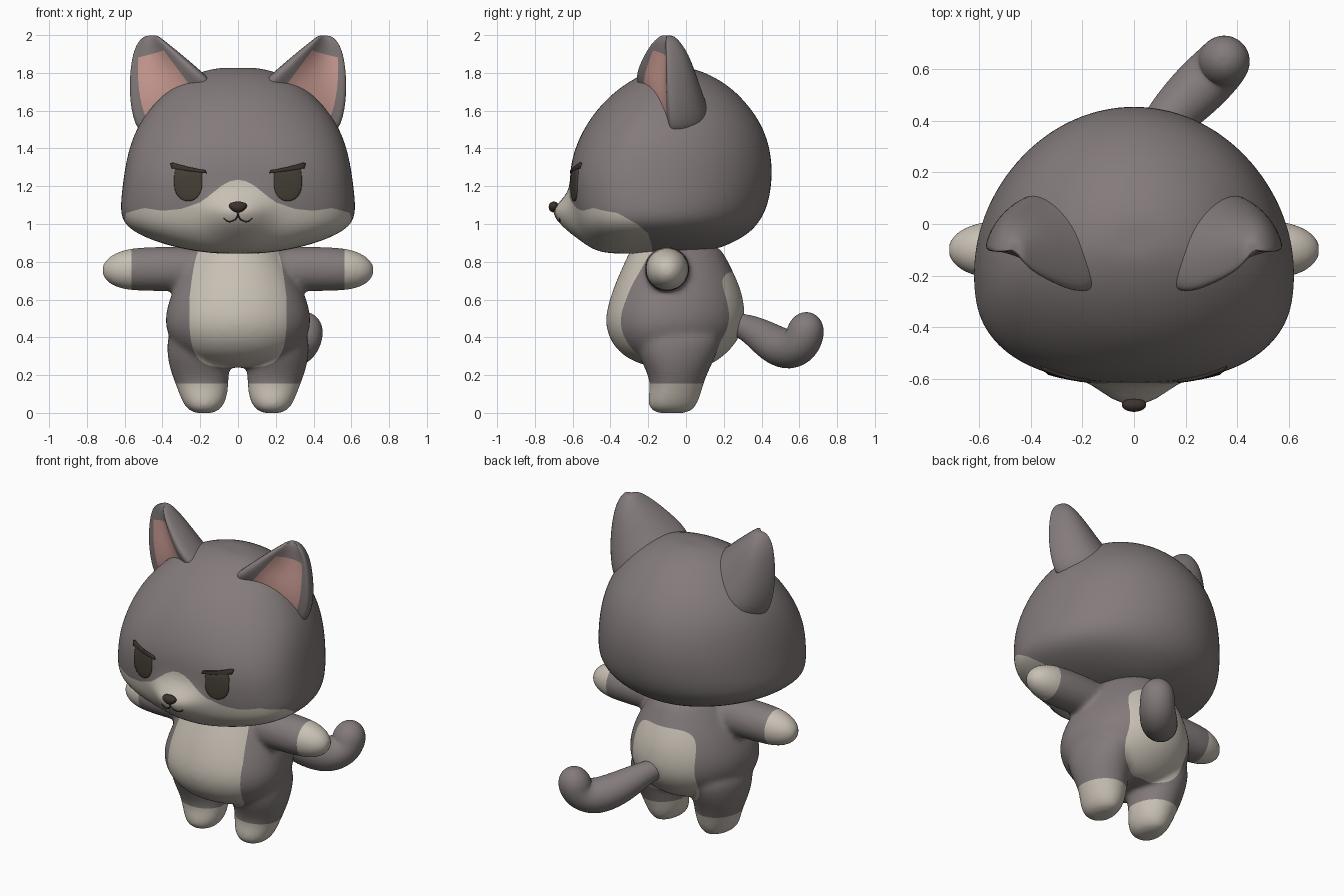
import bpy, bmesh, math
from mathutils import Vector as V
from mathutils.bvhtree import BVHTree

if "Cube" in bpy.data.objects:
    bpy.data.objects.remove(bpy.data.objects["Cube"])


def material(name, r, g, b):
    m = bpy.data.materials.new(name)
    m.diffuse_color = (r, g, b, 1)
    m.use_nodes = True
    m.node_tree.nodes["Principled BSDF"].inputs["Base Color"].default_value = m.diffuse_color
    return m


GREY = material("grey fur", .231, .198, .198)
CREAM = material("cream fur", .578, .527, .456)
PINK = material("ear pink", .61, .34, .30)
DARK = material("eye dark", .058, .050, .036)
BROWN = material("brow and nose brown", .045, .032, .027)


def apply_mod(ob, kind, **props):
    bpy.context.view_layer.objects.active = ob
    m = ob.modifiers.new("m", kind)
    for k, v in props.items():
        setattr(m, k, v)
    bpy.ops.object.modifier_apply(modifier=m.name)


def make(name, bm, mats):
    me = bpy.data.meshes.new(name)
    bm.to_mesh(me)
    bm.free()
    for m in mats:
        me.materials.append(m)
    ob = bpy.data.objects.new(name, me)
    bpy.context.collection.objects.link(ob)
    me.shade_smooth()
    return ob


def loft(name, rings, mats, rule=None, level=2):
    """Skin closed rings, close both ends with fans, then subdivide."""
    bm = bmesh.new()
    vs = [[bm.verts.new(p) for p in r] for r in rings]
    n = len(vs[0])
    for i in range(len(vs) - 1):
        for j in range(n):
            k = (j + 1) % n
            f = bm.faces.new((vs[i][j], vs[i][k], vs[i + 1][k], vs[i + 1][j]))
            f.material_index = rule(i, j) if rule else 0
    for r in (vs[0], vs[-1]):
        c = bm.verts.new(sum((v.co for v in r), V()) / n)
        for j in range(n):
            bm.faces.new((r[j], r[(j + 1) % n], c))
    bmesh.ops.recalc_face_normals(bm, faces=bm.faces)
    ob = make(name, bm, mats)
    if level:
        apply_mod(ob, 'SUBSURF', levels=level)
    return ob


def level_ring(z, cx, w, yf, yb, n=32, ex=2.0):
    """Horizontal ring with its own front and back depth."""
    yc = yf * .6 + yb * .4
    out = []
    for j in range(n):
        a = 2 * math.pi * j / n
        c, s = math.cos(a), math.sin(a)
        e = 2 / ex if s < 0 else 1
        x = math.copysign(abs(c) ** e, c) * w
        y = math.copysign(abs(s) ** e, s) * (yb - yc if s > 0 else yc - yf)
        out.append(V((cx + x, yc + y, z)))
    return out


def tube(name, pts, radii, normal, mat, n=16, level=2):
    pts, nor = [V(p) for p in pts], V(normal).normalized()
    rings = []
    for i, p in enumerate(pts):
        t = (pts[min(i + 1, len(pts) - 1)] - pts[max(i - 1, 0)]).normalized()
        u = t.cross(nor).normalized()
        v = t.cross(u)
        rings.append([p + radii[i] * (u * math.cos(2 * math.pi * j / n) + v * math.sin(2 * math.pi * j / n))
                      for j in range(n)])
    return loft(name, rings, [mat], level=level)


def interp(x, table):
    if x <= table[0][0]:
        return table[0][1]
    for (a, p), (b, q) in zip(table, table[1:]):
        if x <= b:
            return p + (q - p) * (x - a) / (b - a)
    return table[-1][1]


def paint(ob, f):
    """Cut the mesh along f = 0 and give the inside the second material."""
    bm = bmesh.new()
    bm.from_mesh(ob.data)
    new = []
    for e in list(bm.edges):
        a, b = e.verts
        fa, fb = f(a.co), f(b.co)
        if fa * fb < 0:
            t = min(max(fa / (fa - fb), .02), .98)
            new.append(bmesh.utils.edge_split(e, a, t)[1])
    bmesh.ops.connect_verts(bm, verts=new)
    for p in bm.faces:
        p.material_index = 1 if f(p.calc_center_median()) < 0 else 0
        p.smooth = True
    bm.to_mesh(ob.data)
    bm.free()


# Head: stacked rings, flatter face, with a bump for the muzzle
head = loft("head", [level_ring(z, 0, w, f, b, ex=interp(z, [(1.25, 2.6), (1.6, 2.0)])) for z, w, f, b in (
    (.843, .12, -.40, 0), (.862, .27, -.475, .15), (.9, .42, -.52, .25), (.95, .54, -.56, .335),
    (1.0, .604, -.585, .383), (1.06, .625, -.60, .42), (1.14, .621, -.612, .446), (1.25, .608, -.618, .46),
    (1.35, .591, -.605, .455), (1.45, .563, -.57, .434), (1.55, .515, -.515, .39), (1.65, .435, -.435, .315),
    (1.73, .345, -.34, .23), (1.79, .245, -.24, .13), (1.827, .12, -.14, .03))], [GREY, CREAM])
for v in head.data.vertices:
    x, y, z = v.co
    if y < -.3:
        v.co.y -= .1 * math.exp(-(abs(x) / .155) ** 2.5 - ((z - 1.06) / (.085 if z > 1.06 else .14)) ** 2)
MASK = [(0, 1.235), (.05, 1.225), (.1, 1.195), (.15, 1.15), (.2, 1.115), (.3, 1.08), (.4, 1.07), (.5, 1.085), (.62, 1.05)]
SIDE = [(.88, -.18), (.95, -.2), (1.0, -.26), (1.08, -.4), (1.3, -.45)]
paint(head, lambda p: max(p.z - interp(abs(p.x), MASK), p.y - interp(p.z, SIDE)))
tree = BVHTree.FromPolygons([v.co.copy() for v in head.data.vertices],
                            [tuple(p.vertices) for p in head.data.polygons])


def on_face(x, z, off=0.0):
    hit = tree.ray_cast(V((x, -2, z)), V((0, 1, 0)))[0]
    return V((x, hit.y - off, z))


def decal(name, outline, mat, thick=.008):
    """Thin convex plate that follows the face."""
    n = len(outline)
    cx, cz = sum(p[0] for p in outline) / n, sum(p[1] for p in outline) / n
    rings = [[on_face(cx + (x - cx) * s, cz + (z - cz) * s, o) for x, z in outline]
             for s, o in ((1, -.004), (.98, thick * .8), (.9, thick), (.6, thick), (.3, thick))]
    return loft(name, rings, [mat], level=0)


# Ears: hollow front with a rim, broad back that flares into the head
INNER = [(.10, -.25, 1.72), (.19, -.27, 1.80), (.275, -.235, 1.873), (.35, -.20, 1.935), (.40, -.165, 1.975), (.43, -.13, 2.0)]
OUTER = [(.53, -.06, 1.43), (.58, -.075, 1.61), (.582, -.085, 1.76), (.567, -.09, 1.88), (.54, -.1, 1.955), (.50, -.1, 1.995)]
DEPTH = [.29, .25, .2, .15, .1, .05]
DIP = [-.35, .2, .8, 1, 1, 1]
FRONT = [(-1, 0), (-.82, -.07), (-.6, 0), (-.2, .15), (.3, .17), (.72, 0), (.88, -.06), (1, 0)]
for s, side in ((1, "left"), (-1, "right")):
    rings = []
    for a, b, d, dip in zip(INNER, OUTER, DEPTH, DIP):
        a, b = V(a), V(b)
        mid, half, back = (a + b) / 2, (b - a) / 2, V((-.3, 1, 0)) * d
        ring = [mid + half * u + back * (o * dip if o > 0 else o) for u, o in FRONT]
        for k in range(1, 8):
            c, h = math.cos(k * math.pi / 8), math.sin(k * math.pi / 8)
            ring.append(mid + half * math.copysign(abs(c) ** .9, c) + back * h ** .9)
        rings.append([V((p.x * s, p.y, p.z)) for p in ring])
    loft(side + "_ear", rings, [GREY, PINK], lambda i, j: 1 if i < 3 and 2 <= j <= 4 else 0)

    # Eyes with a flat slanted top, and brows
    eye = []
    for k in range(40):
        a = 2 * math.pi * k / 40
        c, h = math.cos(a), math.sin(a)
        e = .5 if h > 0 else .95
        x, z = .264 + .075 * math.copysign(abs(c) ** e, c), 1.215 + .095 * math.copysign(abs(h) ** e, h)
        eye.append((s * x, min(z, 1.288 + (x - .264) * .22)))
    decal(side + "_eye", eye, DARK)
    brow = [(.165, 1.268), (.172, 1.285), (.26, 1.302), (.345, 1.325), (.36, 1.32), (.352, 1.295), (.26, 1.28)]
    decal(side + "_brow", [(s * x, z) for x, z in brow], BROWN, .012)
    # Mouth half
    line = [(0, 1.06), (.002, 1.035), (.02, 1.018), (.045, 1.01), (.065, 1.018), (.075, 1.032)]
    tube(side + "_mouth", [on_face(s * x, z) for x, z in line], [.005] * 6, (0, 1, 0), BROWN, 6, 1)

# Nose: flattened ball, narrower below
bm = bmesh.new()
bmesh.ops.create_uvsphere(bm, u_segments=24, v_segments=14, radius=1)
for v in bm.verts:
    x, y, z = v.co
    v.co = (x * .046 * (1 + .25 * z), -.7 + y * .027, 1.09 + z * .029)
for f in bm.faces:
    f.smooth = True
make("nose", bm, [BROWN])

# Body, legs and arms, melted into one skin
parts = [loft("body", [level_ring(z, 0, w, f, b) for z, w, f, b in (
    (.24, .1, -.16, .08), (.26, .2, -.25, .14), (.3, .29, -.33, .2), (.36, .345, -.388, .26),
    (.43, .38, -.42, .3), (.5, .388, -.428, .315), (.58, .372, -.412, .31), (.66, .34, -.385, .29),
    (.74, .3, -.352, .255), (.82, .25, -.315, .215), (.9, .2, -.28, .17))], [GREY, CREAM])]
for s in (1, -1):
    parts.append(loft("leg", [level_ring(z, s * cx, w, f, b, 24) for z, cx, w, f, b in (
        (-.002, .18, .035, -.14, -.01), (.008, .18, .075, -.18, .03), (.04, .18, .106, -.203, .058),
        (.09, .182, .127, -.2, .078), (.16, .192, .143, -.188, .095), (.24, .205, .16, -.22, .13),
        (.32, .21, .168, -.26, .17), (.44, .205, .172, -.28, .2))], [GREY, CREAM]))
    arm = [(.15, .11, .762), (.3, .121, .762), (.45, .121, .762), (.55, .116, .76), (.61, .106, .757),
           (.66, .087, .753), (.697, .06, .75), (.717, .03, .748)]
    parts.append(tube("arm", [(s * x, -.1, z) for x, r, z in arm], [r for x, r, z in arm], (0, 0, 1), GREY))
bpy.ops.object.select_all(action='DESELECT')
for p in parts:
    p.select_set(True)
body = parts[0]
bpy.context.view_layer.objects.active = body
bpy.ops.object.join()
apply_mod(body, 'REMESH', mode='VOXEL', voxel_size=.014)
apply_mod(body, 'SMOOTH', factor=.5, iterations=14)


def cream_areas(p):
    x, z = abs(p.x), p.z
    belly = (x / (.258 - .12 * max(0, z - .6))) ** 4 + ((z - .6) / .36) ** 4 - 1
    back = (x / .22) ** 4 + ((z - .495) / .25) ** 4 - 1
    return min(max(belly, p.y + .1), max(back, .05 - p.y), z - .155, .565 - x)


body.data.materials.clear()
for m in (GREY, CREAM):
    body.data.materials.append(m)
paint(body, cream_areas)

# Tail: droops back to one side, then curls up
tube("tail", [(0, .2, .475), (.05, .3, .465), (.115, .39, .415), (.2, .475, .355), (.275, .55, .33), (.33, .605, .36),
              (.35, .63, .41), (.352, .635, .45), (.35, .633, .49), (.348, .631, .52), (.347, .63, .532)],
     [.055, .066, .09, .107, .112, .107, .103, .1, .083, .052, .02], (.76, -.65, 0), GREY)
